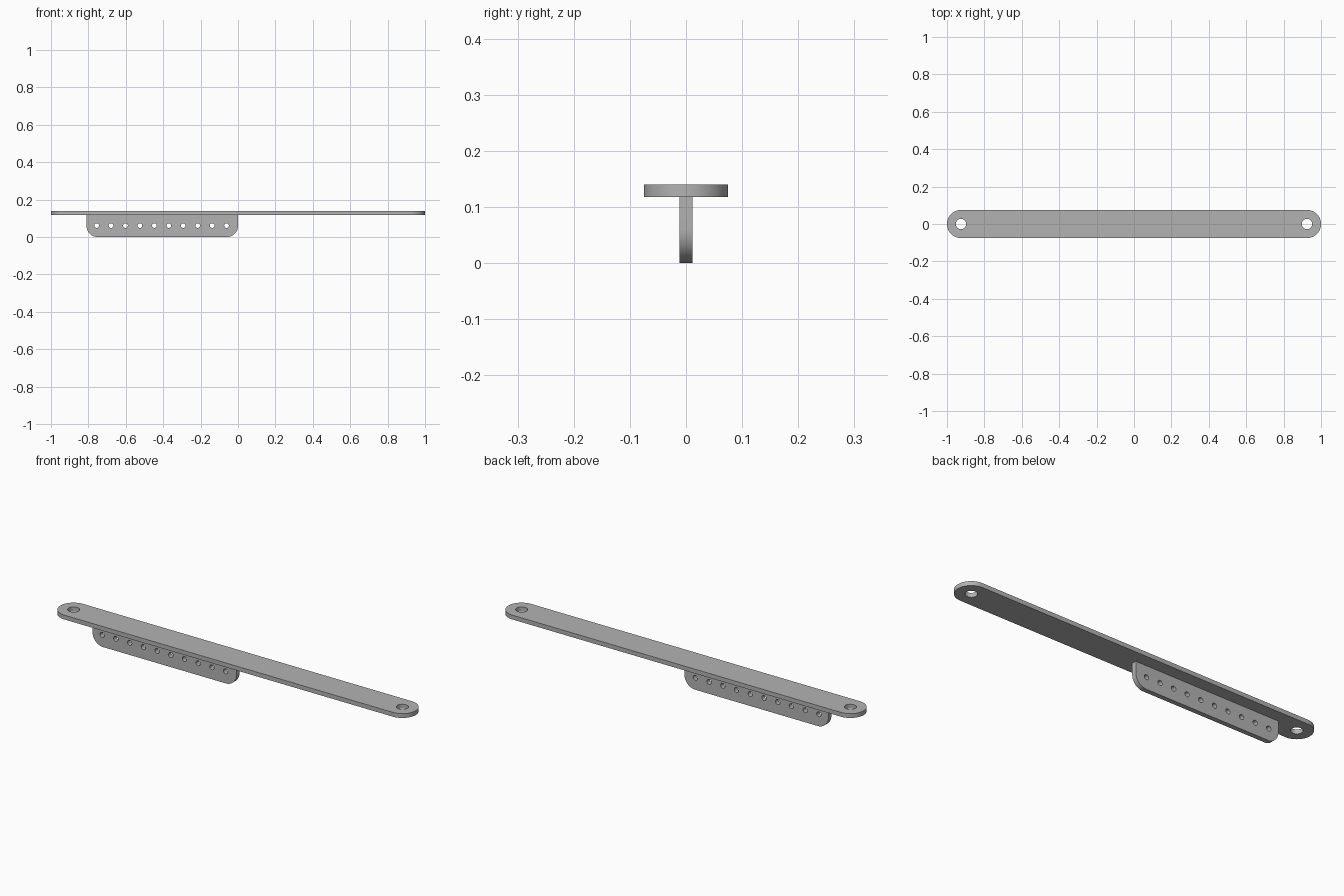
import bpy, bmesh, math
from mathutils import Matrix, Vector

cube = bpy.data.objects.get("Cube")
if cube:
    bpy.data.objects.remove(cube, do_unlink=True)

# Single plain grey finish
grey = bpy.data.materials.new("plain_grey")
grey.use_nodes = True
colour = (0.45, 0.45, 0.45, 1)
grey.diffuse_color = colour
grey.node_tree.nodes["Principled BSDF"].inputs["Base Color"].default_value = colour


def arc(cx, cy, r, start, sweep, steps):
    """Points along an arc, angles in degrees."""
    angles = [math.radians(start + sweep * i / steps) for i in range(steps + 1)]
    return [(cx + r * math.cos(a), cy + r * math.sin(a)) for a in angles]


def circle(cx, cy, r, steps):
    return arc(cx, cy, r, 0, 360, steps)[:-1]


def perforated_plate(name, outline, holes, thickness, matrix):
    """Fill an outline with holes, extrude it and place it."""
    bm = bmesh.new()
    edges = []
    for loop in [outline] + holes:
        verts = [bm.verts.new((x, y, 0)) for x, y in loop]
        edges += [bm.edges.new((a, b)) for a, b in zip(verts, verts[1:] + verts[:1])]
    bmesh.ops.triangle_fill(bm, edges=edges, use_beauty=True, normal=Vector((0, 0, 1)))
    result = bmesh.ops.extrude_face_region(bm, geom=bm.faces[:], use_keep_orig=True)
    top = [g for g in result["geom"] if isinstance(g, bmesh.types.BMVert)]
    bmesh.ops.translate(bm, verts=top, vec=(0, 0, thickness))
    bmesh.ops.transform(bm, matrix=matrix, verts=bm.verts)
    bmesh.ops.recalc_face_normals(bm, faces=bm.faces)
    mesh = bpy.data.meshes.new(name)
    bm.to_mesh(mesh)
    bm.free()
    mesh.materials.append(grey)
    obj = bpy.data.objects.new(name, mesh)
    bpy.context.collection.objects.link(obj)
    bpy.ops.object.select_all(action="DESELECT")
    obj.select_set(True)
    bpy.context.view_layer.objects.active = obj
    bpy.ops.object.shade_smooth_by_angle(angle=math.radians(30))
    return obj


# Long flat bar with round ends and a mounting hole at each end
half_width, fin_height, bar_thickness = 0.075, 0.118, 0.022
end = 1 - half_width
bar_outline = (arc(end, 0, half_width, -90, 180, 32)
               + arc(-end, 0, half_width, 90, 180, 32))
bar_holes = [circle(x, 0, 0.028, 32) for x in (-end, end)]
perforated_plate("mounting_bar", bar_outline, bar_holes, bar_thickness,
                 Matrix.Translation((0, 0, fin_height)))

# Upright fin below the bar, rounded lower corners, row of ten small holes
left, right, radius, fin_thickness = -0.81, 0.0, 0.06, 0.024
fin_outline = ([(right, fin_height), (left, fin_height)]
               + arc(left + radius, radius, radius, 180, 90, 16)
               + arc(right - radius, radius, radius, 270, 90, 16))
fin_holes = [circle(-0.756 + 0.0772 * i, 0.061, 0.0125, 24) for i in range(10)]
perforated_plate("perforated_fin", fin_outline, fin_holes, fin_thickness,
                 Matrix.Translation((0, fin_thickness / 2, 0))
                 @ Matrix.Rotation(math.pi / 2, 4, "X"))
